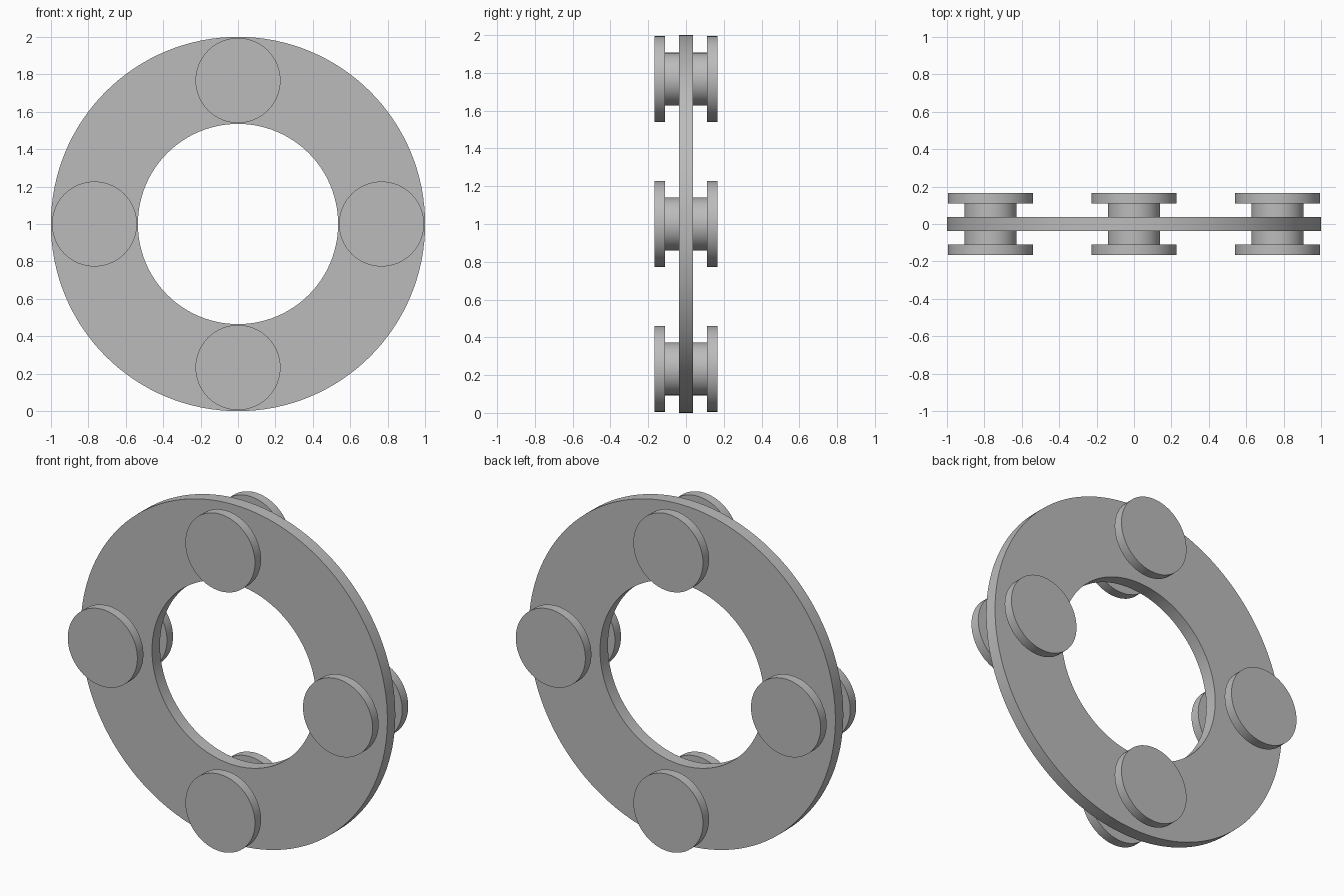
import bpy, bmesh, math

cube = bpy.data.objects.get("Cube")
if cube:
    bpy.data.objects.remove(cube, do_unlink=True)

grey = bpy.data.materials.new("plain grey")
grey.use_nodes = True
colour = (0.5, 0.5, 0.5, 1)
grey.diffuse_color = colour
grey.node_tree.nodes["Principled BSDF"].inputs["Base Color"].default_value = colour


def lathe(name, profile, centre, steps, closed=False):
    """Spin a (radius, y) profile around the y axis."""
    bm = bmesh.new()
    verts = [bm.verts.new((r, y, 0)) for r, y in profile]
    edges = [bm.edges.new(pair) for pair in zip(verts, verts[1:])]
    if closed:
        edges.append(bm.edges.new((verts[-1], verts[0])))
    bmesh.ops.spin(bm, geom=verts + edges, cent=(0, 0, 0), axis=(0, 1, 0),
                   angle=math.tau, steps=steps, use_duplicate=False)
    bmesh.ops.remove_doubles(bm, verts=bm.verts, dist=0.0001)
    bmesh.ops.recalc_face_normals(bm, faces=bm.faces)
    mesh = bpy.data.meshes.new(name)
    bm.to_mesh(mesh)
    bm.free()
    mesh.materials.append(grey)
    obj = bpy.data.objects.new(name, mesh)
    obj.location = centre
    bpy.context.collection.objects.link(obj)
    bpy.ops.object.select_all(action="DESELECT")
    obj.select_set(True)
    bpy.context.view_layer.objects.active = obj
    bpy.ops.object.shade_smooth_by_angle(angle=math.radians(30))


# Flat ring
half = 0.037
outer, inner = 1.0, 0.535
lathe("ring", [(inner, -half), (outer, -half), (outer, half), (inner, half)],
      (0, 0, 1), 128, closed=True)

# Flanged studs, each running through the ring with a cap at both ends
cap, stem = 0.227, 0.14
tip, neck = 0.166, 0.11
side = [(0, tip), (cap, tip), (cap, neck), (stem, neck)]
stud = side + [(r, -y) for r, y in reversed(side)]
reach = 0.767
for label, dx, dz in (("top", 0, 1), ("bottom", 0, -1), ("left", 1, 0), ("right", -1, 0)):
    lathe(label + "_stud", stud, (dx * reach, 0, 1 + dz * reach), 64)
